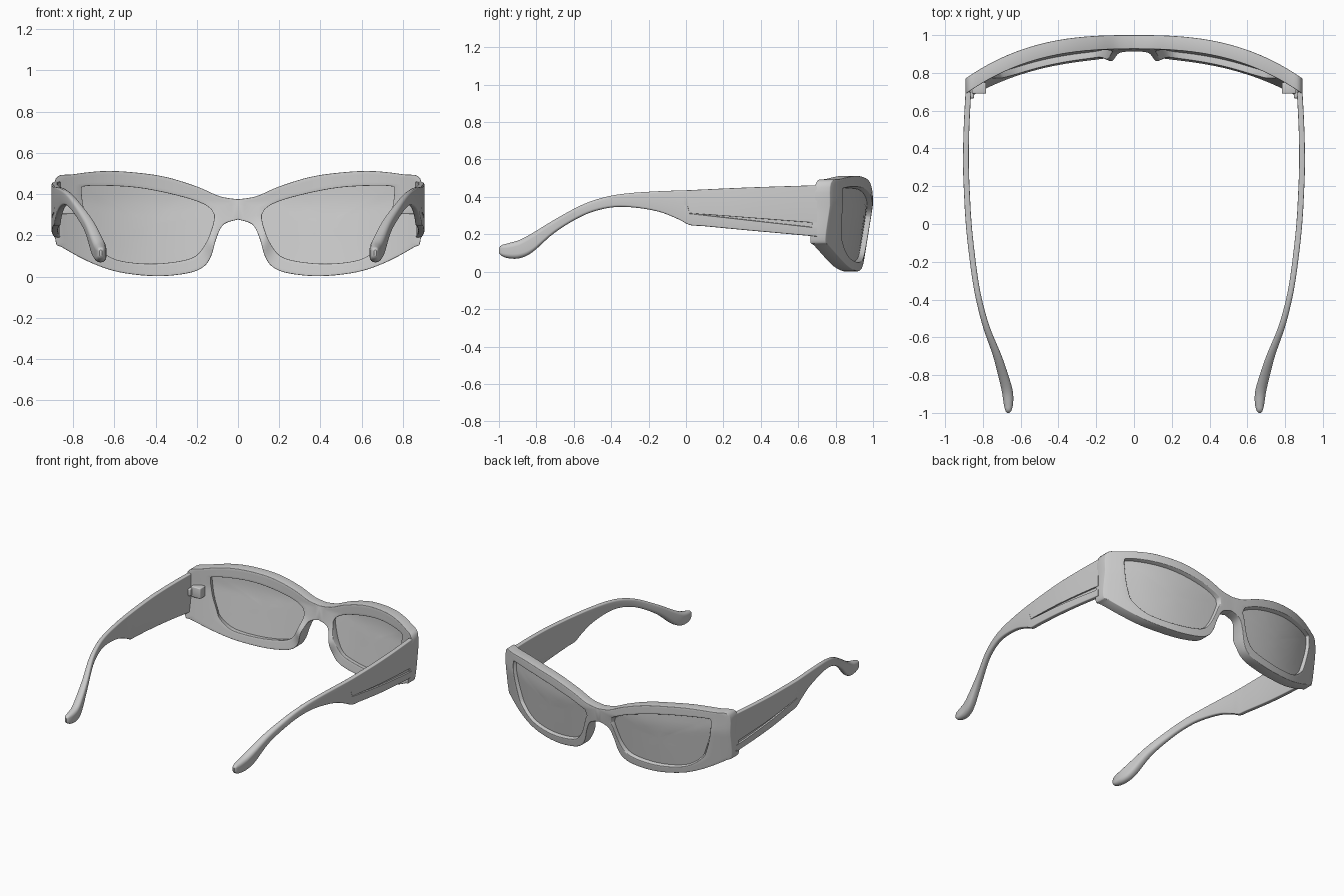
import bpy, bmesh, math
from mathutils import Vector

if "Cube" in bpy.data.objects:
    bpy.data.objects.remove(bpy.data.objects["Cube"])


def spline(rows, n):
    """Catmull-Rom through rows of equal-length tuples."""
    out = []
    for i in range(len(rows) - 1):
        p0, p1 = rows[max(i - 1, 0)], rows[i]
        p2, p3 = rows[i + 1], rows[min(i + 2, len(rows) - 1)]
        for k in range(n):
            t = k / n
            out.append(tuple(
                0.5 * (2 * b + (c - a) * t + (2 * a - 5 * b + 4 * c - d) * t * t
                       + (3 * b - a - 3 * c + d) * t ** 3)
                for a, b, c, d in zip(p0, p1, p2, p3)))
    out.append(tuple(rows[-1]))
    return out


def finish(name, bm, bevel=0.0, angle=35, solid=0.0):
    """Mirror across x, bevel, and smooth a bmesh as a named object."""
    bmesh.ops.recalc_face_normals(bm, faces=bm.faces)
    me = bpy.data.meshes.new(name)
    bm.to_mesh(me)
    bm.free()
    ob = bpy.data.objects.new(name, me)
    bpy.context.collection.objects.link(ob)
    m = ob.modifiers.new("mirror", 'MIRROR')
    m.merge_threshold = 0.0005
    if solid:
        s = ob.modifiers.new("solid", 'SOLIDIFY')
        s.thickness = solid
        s.offset = 0
    if bevel:
        b = ob.modifiers.new("bevel", 'BEVEL')
        b.width = bevel
        b.segments = 3
        b.limit_method = 'ANGLE'
        b.angle_limit = math.radians(40)
    bpy.ops.object.select_all(action='DESELECT')
    ob.select_set(True)
    bpy.context.view_layer.objects.active = ob
    bpy.ops.object.convert(target='MESH')
    bpy.ops.object.shade_smooth_by_angle(angle=math.radians(angle))
    return ob


def front_y(x, z):
    """Wrapped front surface, leaning back toward the bottom."""
    return 1.0 - 0.225 * (abs(x) / 0.885) ** 2.7 - 0.155 * max(0.36 - z, 0)


def back_y(x, z):
    """Back of the frame, swelling into the nose pads."""
    pad = 0.032 * math.exp(-((x - 0.12) / 0.045) ** 2 - ((z - 0.17) / 0.07) ** 2)
    return front_y(x, z) - 0.073 - 0.01 * abs(x) - pad


# Outer outline and lens opening, paired: x, z, x, z
pairs = [
    (0, .375, .13, .325), (.09, .39, .165, .35), (.2, .437, .24, .378),
    (.35, .483, .37, .41), (.5, .505, .5, .432), (.65, .512, .64, .44),
    (.8, .496, .74, .438), (.885, .474, .758, .42), (.89, .32, .745, .32),
    (.885, .17, .71, .215), (.85, .14, .685, .155), (.72, .07, .62, .095),
    (.58, .022, .53, .07), (.4, .002, .4, .063), (.25, .015, .27, .078),
    (.17, .045, .2, .105), (.13, .1, .155, .165), (.105, .185, .13, .225),
    (.07, .252, .118, .27), (0, .277, .117, .3)]
loop = spline(pairs, 5)
N = len(loop)


def mix(p, t):
    return p[0] + (p[2] - p[0]) * t, p[1] + (p[3] - p[1]) * t


# Front frame: front face, slanted opening wall, back face, outer wall
bm = bmesh.new()
rows = []
for t in (0, .2, .4, .6, .8):
    rows.append([bm.verts.new((x, front_y(x, z), z))
                 for x, z in (mix(p, t) for p in loop)])
for t in (1, .75, .5, .25, 0):
    rows.append([bm.verts.new((x, back_y(x, z), z))
                 for x, z in (mix(p, t) for p in loop)])
for r in range(len(rows)):
    a, b = rows[r], rows[(r + 1) % len(rows)]
    for i in range(N):
        if r == len(rows) - 1 and i == N - 1:
            continue  # leave the centre open for the mirror
        j = (i + 1) % N
        bm.faces.new((a[i], a[j], b[j], b[i]))
finish("front_frame", bm, bevel=0.014)

# Lenses: curved sheets set into the openings
bm = bmesh.new()
cx, cz = 0.43, 0.25
rows = []
for s in (1, .75, .5, .25):
    ring = []
    for p in loop:
        x, z = mix(p, 0.9)
        x, z = cx + (x - cx) * s, cz + (z - cz) * s
        ring.append(bm.verts.new((x, front_y(x, z) - 0.035, z)))
    rows.append(ring)
mid = bm.verts.new((cx, front_y(cx, cz) - 0.035, cz))
for i in range(N):
    j = (i + 1) % N
    for a, b in zip(rows, rows[1:]):
        bm.faces.new((a[i], a[j], b[j], b[i]))
    bm.faces.new((rows[-1][i], rows[-1][j], mid))
finish("lenses", bm, solid=0.012)

# Temple stations: y, outer x, width, top z, bottom z, corner radius
stations = [
    (.70, .892, .030, .462, .188, .006), (.5, .902, .030, .456, .206, .006),
    (.3, .905, .031, .449, .224, .006), (.1, .897, .031, .440, .243, .006),
    (.02, .892, .031, .436, .250, .006), (-.04, .887, .031, .434, .280, .007),
    (-.15, .875, .031, .430, .322, .009), (-.3, .855, .031, .420, .345, .011),
    (-.42, .832, .032, .402, .340, .013), (-.55, .798, .036, .360, .300, .015),
    (-.7, .746, .046, .280, .210, .019), (-.82, .715, .056, .207, .105, .024),
    (-.89, .699, .058, .170, .072, .026), (-.95, .690, .050, .152, .072, .023),
    (-.985, .682, .034, .142, .085, .015), (-1.0, .673, .014, .128, .100, .006)]


def section(y, xo, w, zt, zb, r):
    """Rounded section with a widening groove on the outer side."""
    xi = xo - w
    pts = []
    for x, z, a0 in ((xi + r, zb + r, 180), (xo - r, zb + r, 270)):
        pts += [(x + r * math.cos(math.radians(a0 + k * 22.5)),
                 z + r * math.sin(math.radians(a0 + k * 22.5))) for k in range(5)]
    k = min(max(y / 0.69, 0), 1)
    depth = 0.010 * min(k * 6, 1)
    hi = .315 - .053 * k if y > 0 else min(.315, zt)
    hi = min(max(hi, zb + (zt - zb) * .55), zt - r * 1.1) if y < .02 else hi
    lo = hi - 0.003 - 0.024 * k
    pts += [(xo, lo), (xo - depth, lo + .002), (xo - depth, hi - .001), (xo, hi)]
    for x, z, a0 in ((xo - r, zt - r, 0), (xi + r, zt - r, 90)):
        pts += [(x + r * math.cos(math.radians(a0 + k * 22.5)),
                 z + r * math.sin(math.radians(a0 + k * 22.5))) for k in range(5)]
    return [(x, y, z) for x, z in pts]


# Temples: lofted arms with a drooping, rounded ear tip
bm = bmesh.new()
rings = [[bm.verts.new(c) for c in section(*s)] for s in spline(stations, 5)]
M = len(rings[0])
for a, b in zip(rings, rings[1:]):
    for i in range(M):
        j = (i + 1) % M
        bm.faces.new((a[i], a[j], b[j], b[i]))
bm.faces.new(rings[0])
bm.faces.new(rings[-1])
finish("temples", bm, angle=40)


def box(bm, c, size):
    r = bmesh.ops.create_cube(bm, size=1)
    for v in r['verts']:
        v.co = Vector(c) + Vector(a * b for a, b in zip(v.co, size))


# Hinges: block behind each frame end with a leaf on the temple
bm = bmesh.new()
box(bm, (.82, .72, .34), (.075, .06, .075))
box(bm, (.858, .69, .34), (.022, .05, .05))
finish("hinges", bm, bevel=0.006)
